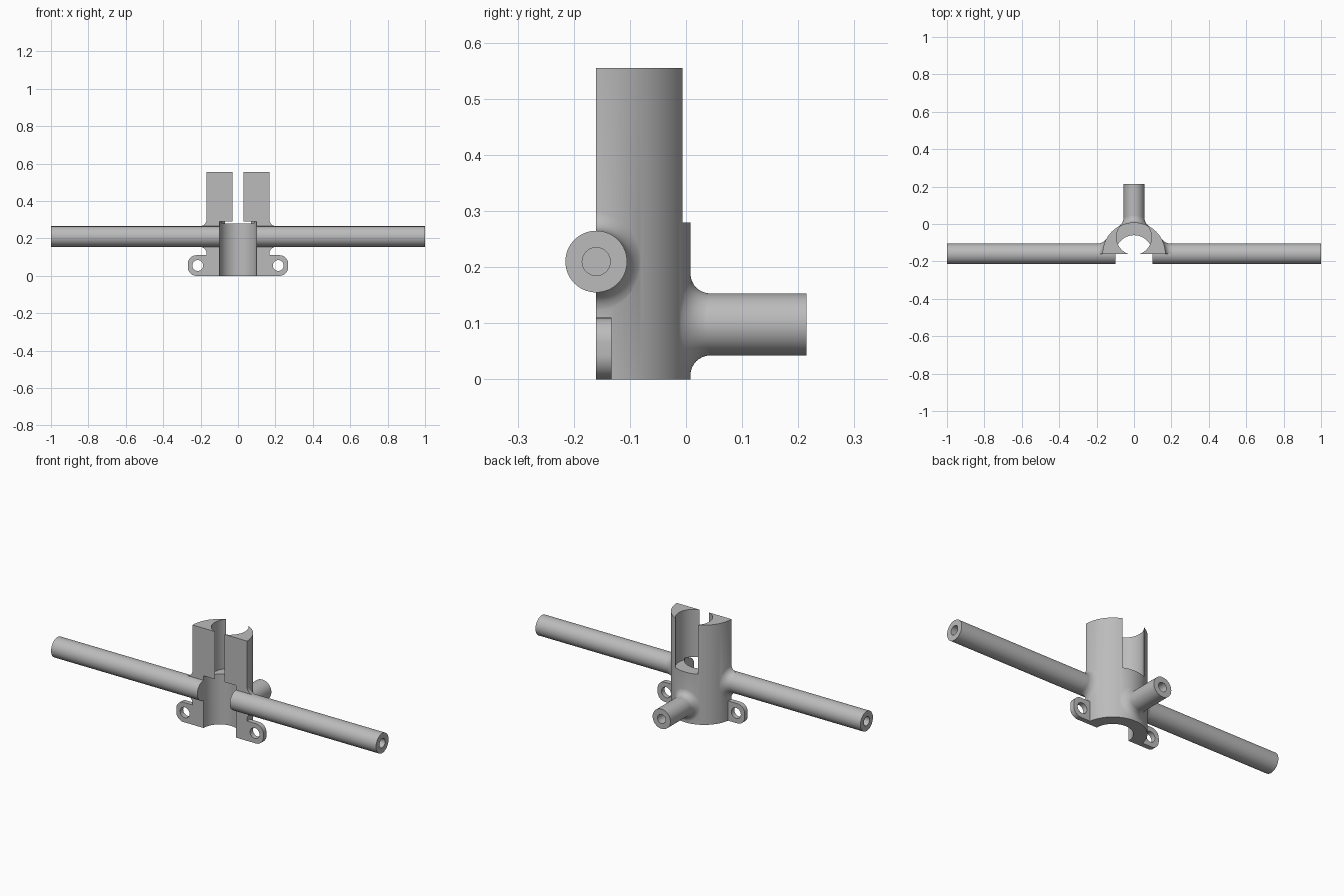
import bpy, bmesh, math
from mathutils import Matrix, Vector

cube = bpy.data.objects.get("Cube")
if cube:
    bpy.data.objects.remove(cube)

grey = bpy.data.materials.new("plain grey")
grey.use_nodes = True
COLOR = (0.5, 0.5, 0.5, 1)
grey.diffuse_color = COLOR
grey.node_tree.nodes["Principled BSDF"].inputs["Base Color"].default_value = COLOR

AXIS_Y = -0.16          # body axis, also the flat front plane
BODY_R, ROD_R, FILLET = 0.168, 0.055, 0.043
HEIGHT, SHELF = 0.555, 0.28
SIDE_Z, BACK_Z = 0.21, 0.098


def add(name, bm):
    bmesh.ops.recalc_face_normals(bm, faces=bm.faces)
    mesh = bpy.data.meshes.new(name)
    bm.to_mesh(mesh)
    bm.free()
    mesh.materials.append(grey)
    obj = bpy.data.objects.new(name, mesh)
    bpy.context.collection.objects.link(obj)
    return obj


def cylinder(name, start, end, radius, sides=64):
    start, end = Vector(start), Vector(end)
    axis = end - start
    turn = axis.to_track_quat('Z', 'Y').to_matrix().to_4x4()
    bm = bmesh.new()
    bmesh.ops.create_cone(bm, cap_ends=True, segments=sides, radius1=radius, radius2=radius,
                          depth=axis.length, matrix=Matrix.Translation((start + end) / 2) @ turn)
    return add(name, bm)


def box(name, low, high):
    low, high = Vector(low), Vector(high)
    bm = bmesh.new()
    bmesh.ops.create_cube(bm, size=1, matrix=Matrix.Translation((low + high) / 2)
                          @ Matrix.Diagonal((*(high - low), 1)))
    return add(name, bm)


def combine(target, tool, operation):
    mod = target.modifiers.new("combine", 'BOOLEAN')
    mod.operation, mod.solver, mod.object = operation, 'EXACT', tool
    bpy.ops.object.select_all(action='DESELECT')
    bpy.context.view_layer.objects.active = target
    target.select_set(True)
    bpy.ops.object.modifier_apply(modifier=mod.name)
    bpy.data.objects.remove(tool)


def flare(name, heading, z, sides=64, steps=10):
    """Fillet blending a rod into the round body, turned to a heading about z."""
    place = Matrix.Translation((0, AXIS_Y, z)) @ Matrix.Rotation(heading, 4, 'Z')
    bm = bmesh.new()
    rings = []
    for s in range(steps + 1):
        t, ring = s / steps, []
        for k in range(sides):
            a = 2 * math.pi * k / sides
            surface = lambda rho: math.sqrt(BODY_R ** 2 - (rho * math.cos(a)) ** 2)
            inner, outer = ROD_R - 0.0005, ROD_R + FILLET
            rho = inner + FILLET * t * t
            depth = ((1 - t) ** 2 * (surface(inner) + FILLET) + 2 * t * (1 - t) * surface(inner)
                     + t * t * (surface(outer) - 0.001))
            ring.append(bm.verts.new(place @ Vector((depth, rho * math.cos(a), rho * math.sin(a)))))
        rings.append(ring)
    tip = bm.verts.new(place @ Vector((BODY_R + 0.02, 0, 0)))
    root = bm.verts.new(place @ Vector((0.11, 0, 0)))
    for k in range(sides):
        n = (k + 1) % sides
        for a, b in zip(rings, rings[1:]):
            bm.faces.new((a[k], a[n], b[n], b[k]))
        bm.faces.new((tip, rings[0][k], rings[0][n]))
        bm.faces.new((root, rings[-1][n], rings[-1][k]))
    return add(name, bm)


def tab(name, side):
    """Rounded fixing lug with a screw hole."""
    bm = bmesh.new()
    tip, top, r = 0.268, 0.11, 0.045
    outline = [(0.14, top), (0.14, 0)]
    for cz, first in ((r, -90), (top - r, 0)):
        for k in range(13):
            a = math.radians(first + 7.5 * k)
            outline.append((tip - r + r * math.cos(a), cz + r * math.sin(a)))
    face = bm.faces.new([bm.verts.new((side * x, -0.133, z)) for x, z in outline])
    out = bmesh.ops.extrude_face_region(bm, geom=[face])
    moved = [v for v in out["geom"] if isinstance(v, bmesh.types.BMVert)]
    bmesh.ops.translate(bm, verts=moved, vec=(0, -0.06, 0))
    lug = add(name, bm)
    combine(lug, cylinder("screw_hole", (side * 0.215, -0.3, 0.055), (side * 0.215, 0, 0.055), 0.029, 40),
            'DIFFERENCE')
    return lug


# Body: half cylinder with blended rod roots and lugs
body = cylinder("body", (0, AXIS_Y, -0.05), (0, AXIS_Y, HEIGHT), BODY_R, 128)
for heading, z in ((0, SIDE_Z), (math.pi, SIDE_Z), (math.pi / 2, BACK_Z)):
    combine(body, flare("flare", heading, z), 'UNION')
for side in (-1, 1):
    combine(body, tab("lug", side), 'UNION')
combine(body, box("front_cut", (-1, -1, -1), (1, AXIS_Y, 1)), 'DIFFERENCE')
combine(body, box("base_cut", (-1, -1, -1), (1, 1, 0)), 'DIFFERENCE')

# Wide lower bore and the rear-set upper bore that opens a slot in the back
combine(body, cylinder("lower_bore", (0, AXIS_Y, -0.1), (0, AXIS_Y, SHELF + 0.01), 0.1, 96), 'DIFFERENCE')
combine(body, cylinder("upper_bore", (0, -0.071, SHELF), (0, -0.071, 0.7), 0.094, 96), 'DIFFERENCE')

# Rods with blind end holes
parts = [body]
for name, start, end in (("left_rod", (0.1, AXIS_Y, SIDE_Z), (1, AXIS_Y, SIDE_Z)),
                         ("right_rod", (-0.1, AXIS_Y, SIDE_Z), (-1, AXIS_Y, SIDE_Z)),
                         ("back_rod", (0, -0.05, BACK_Z), (0, 0.215, BACK_Z))):
    rod = cylinder(name, start, end, ROD_R)
    out = (Vector(end) - Vector(start)).normalized()
    combine(rod, cylinder("end_hole", Vector(end) - out * 0.15, Vector(end) + out * 0.05, 0.025, 40),
            'DIFFERENCE')
    parts.append(rod)

bpy.ops.object.select_all(action='DESELECT')
for part in parts:
    part.select_set(True)
bpy.context.view_layer.objects.active = body
bpy.ops.object.shade_smooth_by_angle(angle=math.radians(30))
